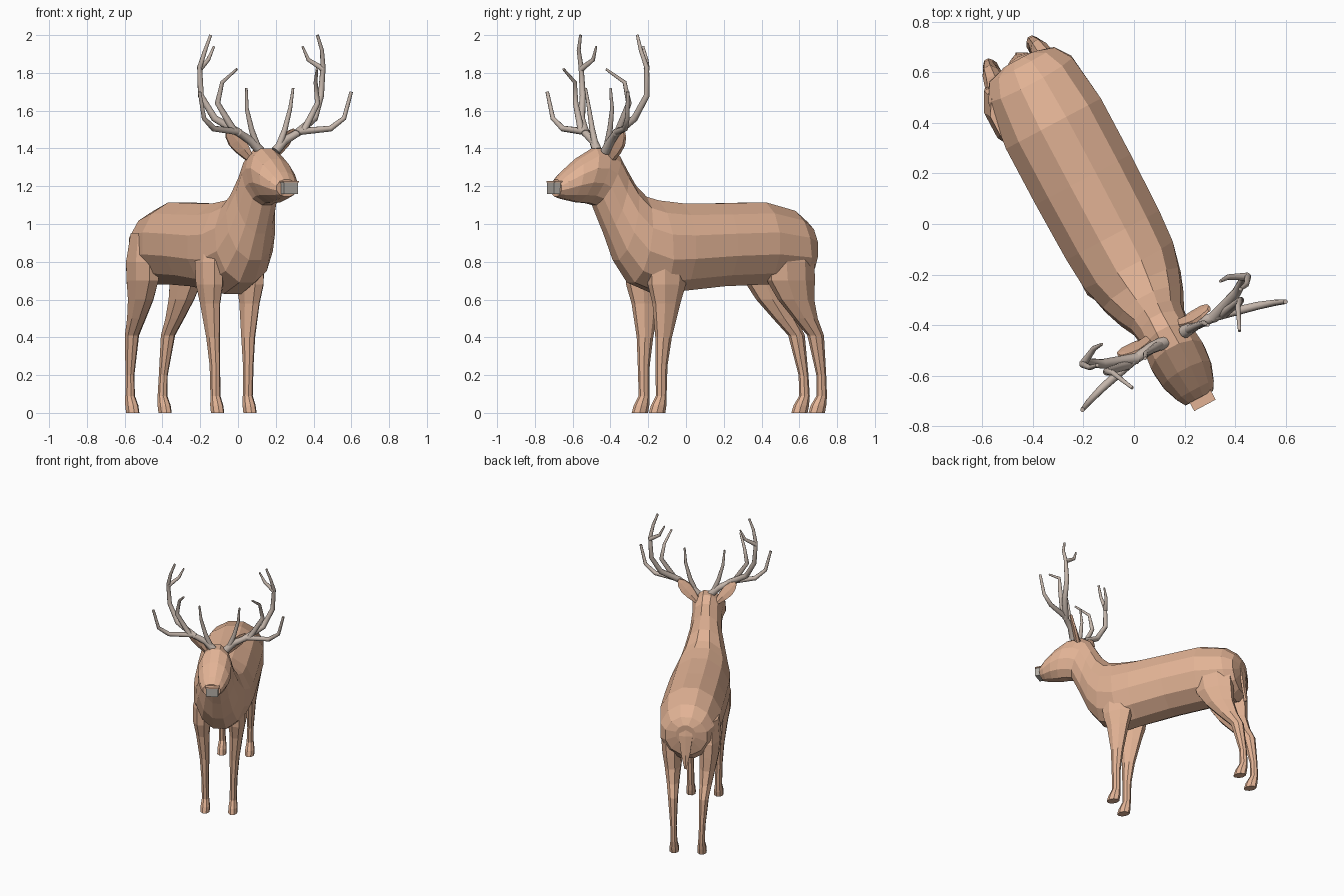
import bpy, bmesh
from math import sin, cos, pi, radians
from mathutils import Vector, Matrix

cube = bpy.data.objects.get("Cube")
if cube:
    bpy.data.objects.remove(cube, do_unlink=True)

# The animal is modelled facing -y, then turned to its diagonal stance
STANCE = Matrix.Rotation(radians(28), 4, 'Z') @ Matrix.Translation((-0.095, 0, 0))


def material(name, rgb):
    mat = bpy.data.materials.new(name)
    mat.use_nodes = True
    mat.diffuse_color = (*rgb, 1)
    mat.node_tree.nodes["Principled BSDF"].inputs["Base Color"].default_value = (*rgb, 1)
    return mat


HIDE = material("tan hide", (0.76, 0.45, 0.3))
ANTLER = material("grey brown antler", (0.56, 0.47, 0.41))
NOSE = material("grey nose", (0.46, 0.43, 0.39))


def place(name, data, mat, shift=0):
    obj = bpy.data.objects.new(name, data)
    data.materials.append(mat)
    bpy.context.collection.objects.link(obj)
    obj.matrix_world = STANCE @ Matrix.Translation((shift, 0, 0))
    return obj


def loft(name, rings, mat, mirrored=False, shift=0):
    """Skin a closed, capped surface through equal-sized rings of points."""
    bm = bmesh.new()
    loops = [[bm.verts.new(p) for p in ring] for ring in rings]
    n = len(loops[0])
    for a, b in zip(loops, loops[1:]):
        for i in range(n):
            j = (i + 1) % n
            bm.faces.new((a[i], a[j], b[j], b[i]))
    bm.faces.new(loops[0])
    bm.faces.new(loops[-1])
    bmesh.ops.recalc_face_normals(bm, faces=bm.faces)
    mesh = bpy.data.meshes.new(name)
    bm.to_mesh(mesh)
    bm.free()
    obj = place(name, mesh, mat, shift)
    if mirrored:
        obj.modifiers.new("Other side", 'MIRROR')
    return obj


def oval(centre, a, b, sides):
    """Ring of points around a centre, spanned by two half axes."""
    c, a, b = Vector(centre), Vector(a), Vector(b)
    angles = [2 * pi * (i + 0.5) / sides for i in range(sides)]
    return [c + a * cos(t) + b * sin(t) for t in angles]


def spine_ring(top_y, top_z, low_y, low_z, half_width):
    top, low = Vector((0, top_y, top_z)), Vector((0, low_y, low_z))
    # slight overscale keeps the flat top and bottom at the given heights
    return oval((top + low) / 2, (top - low) * 0.517, (half_width, 0, 0), 12)


# Body, neck and head: top y, z; underside y, z; half width
spine = [
    (.79, .96, .785, .82, .07), (.76, 1.01, .77, .73, .15),
    (.68, 1.07, .72, .68, .195), (.5, 1.115, .5, .68, .22),
    (.25, 1.11, .25, .67, .22), (0, 1.11, 0, .645, .215),
    (-.14, 1.125, -.12, .63, .205), (-.21, 1.145, -.28, .69, .175),
    (-.27, 1.205, -.37, .81, .145), (-.32, 1.29, -.43, .95, .115),
    (-.36, 1.36, -.5, 1.1, .105), (-.42, 1.4, -.54, 1.11, .11),
    (-.5, 1.4, -.6, 1.115, .118), (-.6, 1.345, -.65, 1.125, .11),
    (-.69, 1.275, -.7, 1.135, .085), (-.728, 1.235, -.73, 1.145, .064),
]
loft("body_and_head", [spine_ring(*s) for s in spine], HIDE)


# Nose pad, with a thin lip of hide over it
def muzzle_block(name, mat, z, half_height, half_width):
    corner = 2 ** .5
    rings = [oval((0, y, z), (half_width * corner, 0, 0), (0, 0, half_height * corner), 4)
             for y in (-.71, -.765)]
    loft(name, rings, mat, shift=.006)


muzzle_block("nose", NOSE, 1.189, .03, .042)
muzzle_block("nose_lip", HIDE, 1.223, .004, .048)


# Legs: height, x, y, half width, half depth
def leg(name, stations):
    rings = [oval((x, y, z), (w, 0, 0), (0, d, 0), 8) for z, x, y, w, d in stations]
    loft(name, rings, HIDE, mirrored=True, shift=-.018)


leg("front_legs", [
    (.95, .115, -.1, .04, .08), (.8, .122, -.115, .065, .12),
    (.68, .122, -.12, .064, .11), (.58, .118, -.12, .048, .08),
    (.4, .105, -.13, .035, .046), (.25, .1, -.14, .027, .033),
    (.09, .097, -.14, .026, .029), (.04, .097, -.155, .033, .043),
    (0, .097, -.165, .033, .046),
])
leg("rear_legs", [
    (.95, .125, .6, .07, .11), (.8, .133, .61, .077, .145),
    (.7, .13, .62, .072, .14), (.6, .122, .655, .06, .105),
    (.5, .115, .715, .046, .07), (.41, .108, .78, .036, .046),
    (.2, .1, .818, .023, .027), (.09, .097, .822, .025, .029),
    (.04, .097, .803, .033, .043), (0, .097, .792, .033, .046),
])

# Tail
loft("tail", [oval((0, y, z), (w, 0, 0), (0, .014, 0), 6)
              for z, y, w in ((.97, .765, .04), (.88, .785, .055),
                              (.74, .795, .035), (.64, .805, .008))], HIDE)

# Ears: leaf shapes leaning outward
root, tip = Vector((.07, -.435, 1.35)), Vector((.2, -.435, 1.5))
across = Vector((.6, .4, -.5))
loft("ears", [oval(root.lerp(tip, t), across * w, (0, .022 - t * .012, 0), 6)
              for t, w in ((0, .025), (.3, .045), (.6, .055), (.85, .04), (1, .012))],
     HIDE, mirrored=True)

# Antlers: branching tubes, each with a start radius
branches = {
    "outer_beam": (.026, [(.045, -.47, 1.385), (.1, -.465, 1.44), (.19, -.475, 1.49),
                          (.35, -.515, 1.505), (.42, -.538, 1.56), (.455, -.553, 1.7)]),
    "rear_beam": (.022, [(.17, -.475, 1.48), (.3, -.43, 1.56), (.36, -.39, 1.68),
                         (.37, -.395, 1.83), (.35, -.42, 1.92), (.32, -.425, 2)]),
    "upper_tine": (.016, [(.37, -.395, 1.82), (.3, -.36, 1.87), (.265, -.36, 1.94)]),
    "forward_tine": (.019, [(.21, -.48, 1.495), (.3, -.465, 1.64),
                            (.28, -.48, 1.75), (.24, -.57, 1.82)]),
    "brow_tine": (.019, [(.06, -.47, 1.4), (.1, -.472, 1.5), (.13, -.475, 1.61),
                         (.14, -.49, 1.72)]),
}
for side, sign in (("left", 1), ("right", -1)):
    curve = bpy.data.curves.new(side + "_antler", 'CURVE')
    curve.dimensions = '3D'
    curve.bevel_depth = 1
    curve.bevel_resolution = 3
    curve.use_fill_caps = True
    for thick, path in branches.values():
        spline = curve.splines.new('POLY')
        spline.points.add(len(path) - 1)
        for i, (p, (x, y, z)) in enumerate(zip(spline.points, path)):
            p.co = (sign * x, y, z, 1)
            p.radius = thick * (1 - 0.65 * i / (len(path) - 1))
        spline.use_smooth = True
    place(side + "_antler", curve, ANTLER, shift=.025)
